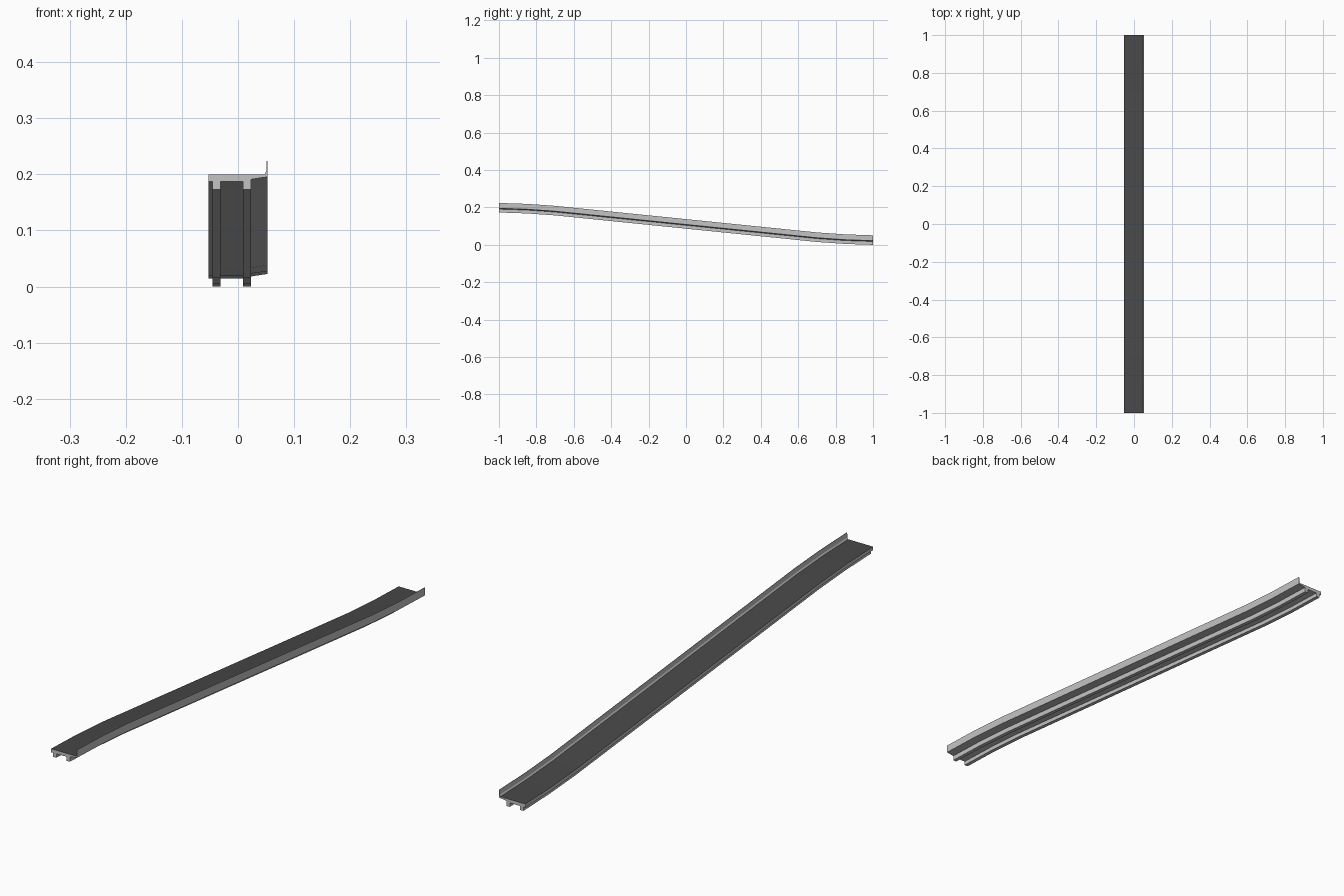
import bpy, bmesh

if "Cube" in bpy.data.objects:
    bpy.data.objects.remove(bpy.data.objects["Cube"])


def material(name, v):
    m = bpy.data.materials.new(name)
    m.diffuse_color = (v, v, v, 1)
    m.use_nodes = True
    m.node_tree.nodes["Principled BSDF"].inputs["Base Color"].default_value = m.diffuse_color
    return m


concrete = material("light grey concrete", 0.55)
asphalt = material("dark asphalt", 0.065)

# Ramp path: (y, height drop), easing in and out at both ends
PATH = [(-1, 0), (-0.85, 0.005), (-0.7, 0.0155),
        (0.7, 0.1575), (0.85, 0.168), (1, 0.173)]


def sweep(name, profile, paved=False):
    """Sweep a closed x-z cross-section along the ramp path."""
    bm = bmesh.new()
    rings = [[bm.verts.new((x, y, z - drop)) for x, z in profile]
             for y, drop in PATH]
    n = len(profile)
    for a, b in zip(rings, rings[1:]):
        for i in range(n):
            j = (i + 1) % n
            bm.faces.new((a[i], a[j], b[j], b[i]))
    bm.faces.new(rings[0])
    bm.faces.new(rings[-1][::-1])
    bmesh.ops.recalc_face_normals(bm, faces=bm.faces)
    if paved:  # road surface on upward faces
        for f in bm.faces:
            f.material_index = int(f.normal.z > 0.9)
    me = bpy.data.meshes.new(name)
    bm.to_mesh(me)
    bm.free()
    me.materials.append(concrete)
    me.materials.append(asphalt)
    ob = bpy.data.objects.new(name, me)
    bpy.context.collection.objects.link(ob)
    return ob


# Deck with thinner tapering cantilever on the right
sweep("road_deck", [(-0.053, 0.2), (-0.053, 0.1875), (0.023, 0.1875),
                    (0.023, 0.191), (0.0525, 0.1955), (0.0525, 0.2)], paved=True)

# Parapet wall with sloped foot
sweep("parapet", [(0.047, 0.1995), (0.0525, 0.1995), (0.0525, 0.224),
                  (0.051, 0.224), (0.0505, 0.206)])

# Two girders below the deck
for side, x0 in (("left", -0.0455), ("right", 0.009)):
    sweep(side + "_girder", [(x0, 0.173), (x0 + 0.014, 0.173),
                             (x0 + 0.014, 0.189), (x0, 0.189)])
